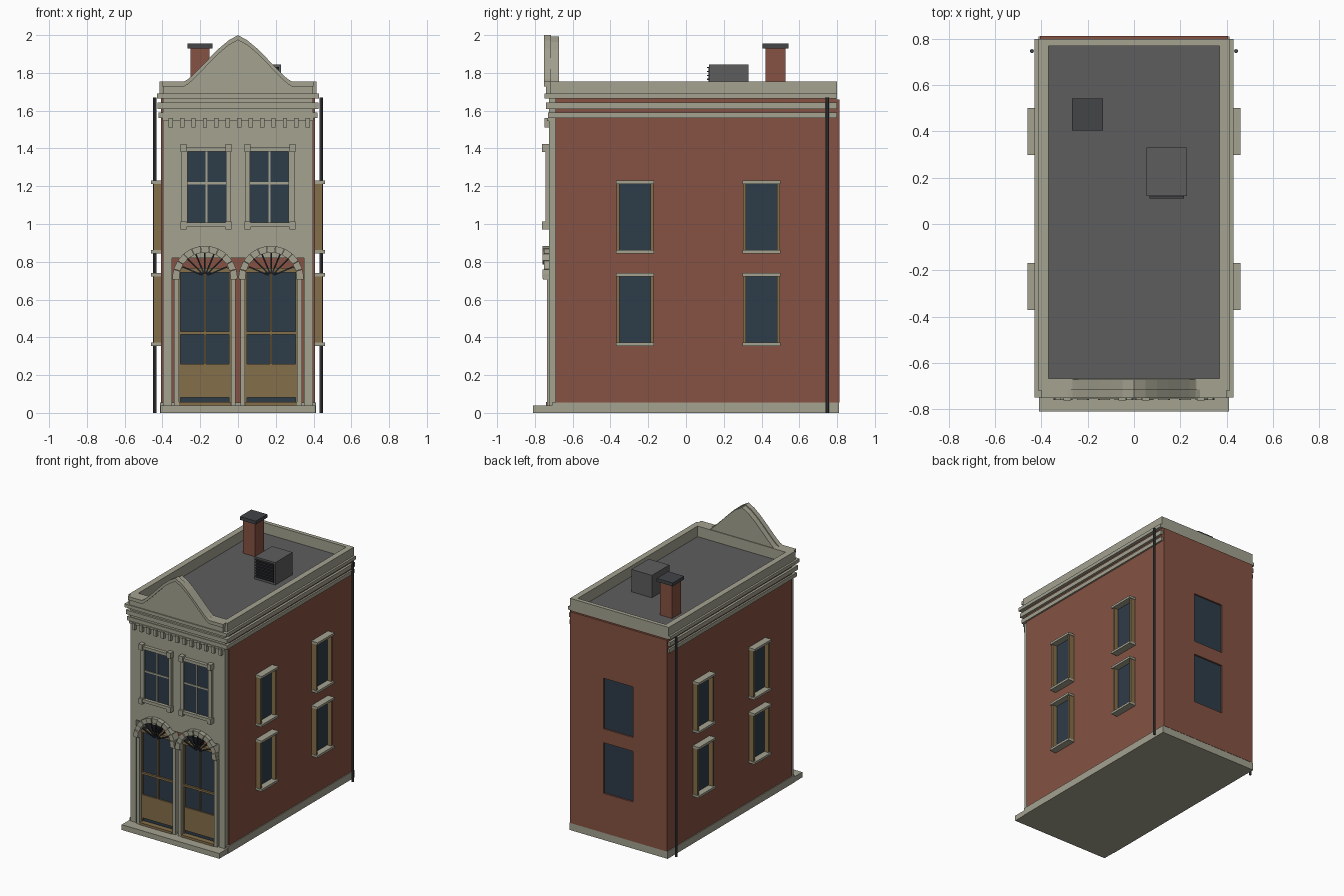
import bpy, bmesh, math


def colour(name, r, g, b):
    m = bpy.data.materials.new(name)
    m.diffuse_color = (r, g, b, 1)
    return m


STONE = colour("stone", 0.37, 0.36, 0.28)
BRICK = colour("brick", 0.235, 0.085, 0.055)
GLASS = colour("dark blue glass", 0.027, 0.045, 0.066)
WOOD = colour("tan wood", 0.235, 0.158, 0.07)
ROOF = colour("roof grey", 0.11, 0.11, 0.11)
METAL = colour("dark metal", 0.055, 0.058, 0.064)
BLACK = colour("black iron", 0.012, 0.014, 0.018)


def finish(name, bm, mat):
    bmesh.ops.recalc_face_normals(bm, faces=bm.faces)
    me = bpy.data.meshes.new(name)
    bm.to_mesh(me)
    bm.free()
    me.materials.append(mat)
    ob = bpy.data.objects.new(name, me)
    bpy.context.collection.objects.link(ob)
    return ob


def add_prism(bm, pts, y0, y1):
    """Extrude an xz outline from y0 to y1."""
    a = [bm.verts.new((x, y0, z)) for x, z in pts]
    b = [bm.verts.new((x, y1, z)) for x, z in pts]
    bm.faces.new(a)
    bm.faces.new(b[::-1])
    for i in range(len(pts)):
        j = (i + 1) % len(pts)
        bm.faces.new((a[i], b[i], b[j], a[j]))


def prisms(name, items, mat):
    bm = bmesh.new()
    for pts, y0, y1 in items:
        add_prism(bm, pts, y0, y1)
    return finish(name, bm, mat)


def boxes(name, items, mat, mirror=False):
    """Each item is x0, x1, y0, y1, z0, z1; mirror repeats it at -x."""
    out = []
    for x0, x1, y0, y1, z0, z1 in items:
        for s in ((1, -1) if mirror else (1,)):
            out.append(([(s * x0, z0), (s * x1, z0), (s * x1, z1), (s * x0, z1)], y0, y1))
    return prisms(name, out, mat)


# Plinth, step and brick body
boxes("plinth", [(-0.413, 0.413, -0.71, 0.81, 0, 0.055)], STONE)
boxes("front_step", [(-0.41, 0.41, -0.81, -0.70, 0, 0.04)], STONE)
boxes("brick_body", [(-0.407, 0.407, -0.69, 0.797, 0.05, 1.67)], BRICK)

# Back wall skin with two window openings
WIN_Z = ((0.355, 0.74), (0.845, 1.23))
boxes("back_wall", [(-0.407, -0.125, 0.797, 0.812, 0.055, 1.66),
                    (0.125, 0.407, 0.797, 0.812, 0.055, 1.66),
                    (-0.125, 0.125, 0.797, 0.812, 0.055, 0.355),
                    (-0.125, 0.125, 0.797, 0.812, 0.74, 0.845),
                    (-0.125, 0.125, 0.797, 0.812, 1.23, 1.66)], BRICK)
boxes("back_glass", [(-0.125, 0.125, 0.795, 0.80, a, b) for a, b in WIN_Z], GLASS)

# Roof deck, parapet ring and cornice bands
boxes("roof_deck", [(-0.375, 0.375, -0.67, 0.775, 1.66, 1.675)], ROOF)


def ring(x, y0, y1, z0, z1):
    return [(-x, -0.37, y0, y1, z0, z1), (0.37, x, y0, y1, z0, z1),
            (-0.37, 0.37, 0.77, y1, z0, z1), (-0.37, 0.37, y0, -0.667, z0, z1)]


boxes("parapet", ring(0.415, -0.72, 0.80, 1.69, 1.755), STONE)
boxes("cornice_top", ring(0.43, -0.75, 0.80, 1.665, 1.69), STONE)
boxes("cornice_bands", [(-0.425, 0.425, -0.74, 0.80, 1.61, 1.642),
                        (-0.42, 0.42, -0.73, 0.80, 1.56, 1.59)], STONE)

# Stone facade around the shopfront recess
boxes("facade", [(-0.397, -0.35, -0.725, -0.69, 0.04, 0.82),
                 (0.35, 0.397, -0.725, -0.69, 0.04, 0.82),
                 (-0.397, 0.397, -0.725, -0.69, 0.82, 1.68)], STONE)
boxes("dentils", [(-0.368 + 0.0605 * i, -0.345 + 0.0605 * i, -0.748, -0.72, 1.51, 1.56)
                  for i in range(13)] + [(-0.40, 0.40, -0.735, -0.72, 1.545, 1.562)], STONE)

# Curved gable: slab behind, panel, and raised coping in front
half = [(0.0, 2.0), (0.05, 1.972), (0.10, 1.93), (0.15, 1.88), (0.20, 1.828),
        (0.24, 1.788), (0.265, 1.766), (0.285, 1.755)]


def gable(drop, end):
    side = [(x, z - drop) for x, z in half]
    if end:
        side.append((end, 1.755 - drop))
    return ([(-side[-1][0], 1.685)] + [(-x, z) for x, z in side[:0:-1]] + side
            + [(side[-1][0], 1.685)])


prisms("gable_slab", [(gable(0.008, 0), -0.735, -0.672)], STONE)
prisms("gable_panel", [(gable(0.02, 0.395), -0.742, -0.715)], STONE)
top = half + [(0.40, 1.755)]
strips = []
for (x0, z0), (x1, z1) in zip(top, top[1:]):
    for s in (1, -1):
        strips.append(([(s * x0, z0), (s * x1, z1), (s * x1, z1 - 0.026),
                        (s * x0, z0 - 0.026)], -0.752, -0.715))
prisms("gable_coping", strips, STONE)

# Upper front windows
boxes("upper_glass", [(0.06, 0.272, -0.731, -0.72, 1.005, 1.385)], GLASS, True)
boxes("upper_window_bars", [(0.161, 0.171, -0.737, -0.72, 1.005, 1.385),
                            (0.06, 0.272, -0.737, -0.72, 1.21, 1.222)], STONE, True)
boxes("upper_window_frame", [(0.04, 0.064, -0.745, -0.72, 1.005, 1.39),
                             (0.268, 0.298, -0.745, -0.72, 1.005, 1.39),
                             (0.035, 0.303, -0.75, -0.72, 1.385, 1.408),
                             (0.035, 0.303, -0.755, -0.72, 0.985, 1.008)], STONE, True)
boxes("upper_window_blocks", [(x, x + 0.032, -0.762, -0.72, a, b) for x in (0.034, 0.272)
                              for a, b in ((1.38, 1.424), (0.97, 1.012))], STONE, True)

# Twin shopfront doors
boxes("door_glass", [(0.04, 0.312, -0.70, -0.685, 0.055, 0.745)], GLASS, True)
boxes("door_panels", [(0.042, 0.31, -0.71, -0.69, 0.082, 0.258)], WOOD, True)
boxes("door_frame", [(0.036, 0.048, -0.715, -0.69, 0.05, 0.745),
                     (0.304, 0.314, -0.715, -0.69, 0.05, 0.745),
                     (0.17, 0.18, -0.713, -0.69, 0.258, 0.745),
                     (0.04, 0.312, -0.715, -0.69, 0.415, 0.43),
                     (0.036, 0.316, -0.728, -0.69, 0.742, 0.766),
                     (0.04, 0.312, -0.74, -0.69, 0.04, 0.057)], WOOD, True)
boxes("door_columns", [(0.012, 0.037, -0.735, -0.69, 0.04, 0.72),
                       (0.312, 0.34, -0.735, -0.69, 0.04, 0.72)], STONE, True)

# Arches of separate stones, alternately proud, with iron fanlight spokes
CX, CZ, N = 0.175, 0.712, 11
stones, spokes = [], []
for s in (1, -1):
    for i in range(N):
        a0, a1 = (math.pi * (i + t) / N for t in (0.02, 0.98))
        r0, r1 = 0.137, 0.173
        pts = [(s * CX + r * math.cos(a), CZ + r * math.sin(a))
               for r, a in ((r0, a0), (r1, a0), (r1, a1), (r0, a1))]
        stones.append((pts, -0.76 if i % 2 == 0 else -0.752, -0.69))
    for i in range(1, 8):
        a = math.pi * i / 8
        dx, dz = math.cos(a), math.sin(a)
        w = 0.004
        pts = [(s * CX + r * dx - k * dz, CZ + 0.012 + r * dz + k * dx)
               for r, k in ((0.015, -w), (0.128, -w), (0.128, w), (0.015, w))]
        spokes.append((pts, -0.735, -0.70))
prisms("arch_stones", stones, STONE)
prisms("fanlight_spokes", spokes, BLACK)
boxes("arch_springers", [(0.005, 0.04, -0.757, -0.69, 0.705, 0.735),
                         (0.31, 0.347, -0.757, -0.69, 0.705, 0.735)], STONE, True)

# Side windows, two columns on each side wall
glass, jambs, ledges = [], [], []
for yc in (-0.27, 0.40):
    for z0, z1 in WIN_Z:
        glass.append((0.40, 0.412, yc - 0.09, yc + 0.09, z0 + 0.01, z1 - 0.01))
        for y0, y1 in ((yc - 0.098, yc - 0.083), (yc + 0.083, yc + 0.098)):
            jambs.append((0.40, 0.447, y0, y1, z0 + 0.01, z1 - 0.01))
        for z in (z0, z1 - 0.017):
            ledges.append((0.40, 0.46, yc - 0.101, yc + 0.101, z, z + 0.017))
boxes("side_glass", glass, GLASS, True)
boxes("side_jambs", jambs, WOOD, True)
boxes("side_sills_and_lintels", ledges, STONE, True)

# Drainpipes
bm = bmesh.new()
for s in (1, -1):
    r = bmesh.ops.create_cone(bm, cap_ends=True, segments=8, radius1=0.009, radius2=0.009, depth=1.67)
    bmesh.ops.translate(bm, verts=r["verts"], vec=(s * 0.441, 0.747, 0.835))
finish("drainpipes", bm, METAL)

# Chimney and roof vent unit
boxes("chimney", [(-0.252, -0.15, 0.42, 0.527, 1.67, 1.935)], BRICK)
boxes("chimney_cap", [(-0.268, -0.134, 0.405, 0.543, 1.93, 1.955)], METAL)
boxes("vent_unit", [(0.055, 0.228, 0.122, 0.33, 1.67, 1.845)], ROOF)
boxes("vent_grille", [(0.066, 0.217, 0.119, 0.125, 1.69, 1.832)], BLACK)
boxes("vent_louvres", [(0.066, 0.217, 0.11, 0.122, 1.70 + 0.021 * i, 1.706 + 0.021 * i)
                       for i in range(7)], METAL)
